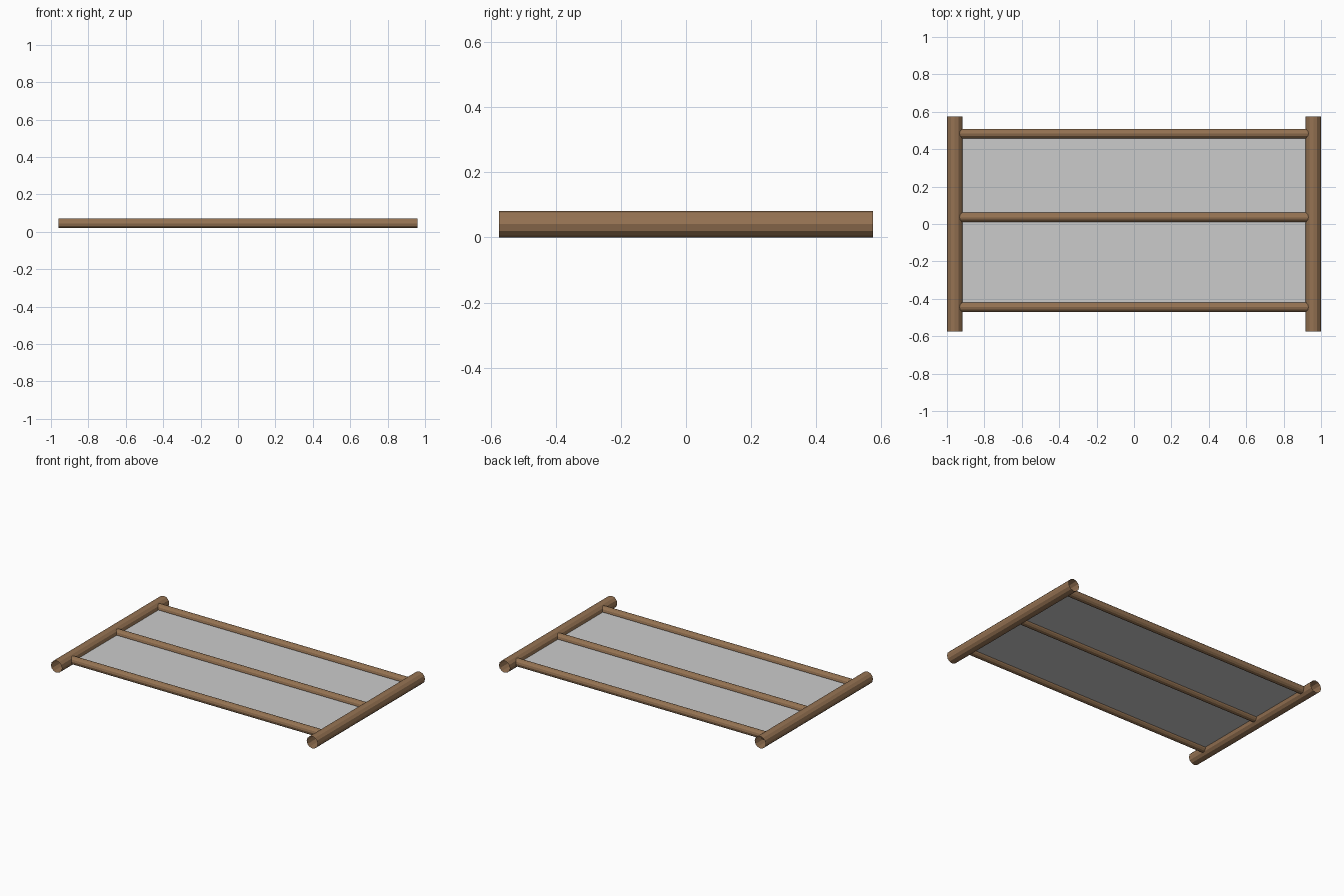
import bpy, bmesh
from math import cos, sin, pi

if "Cube" in bpy.data.objects:
    bpy.data.objects.remove(bpy.data.objects["Cube"])

wood = bpy.data.materials.new("brown_wood")
wood.diffuse_color = (0.30, 0.17, 0.085, 1)
wood.use_nodes = True
wood.node_tree.nodes["Principled BSDF"].inputs["Base Color"].default_value = wood.diffuse_color


def make_object(name, bm, mat=None):
    mesh = bpy.data.meshes.new(name)
    bm.to_mesh(mesh)
    bm.free()
    ob = bpy.data.objects.new(name, mesh)
    bpy.context.collection.objects.link(ob)
    if mat:
        mesh.materials.append(mat)
    return ob


def pole(name, axis, centre, length, r_side, r_up, sides):
    """Open-ended faceted tube along x or y."""
    bm = bmesh.new()
    rings = []
    for end in (-length / 2, length / 2):
        ring = []
        for i in range(sides):
            a = 2 * pi * i / sides
            s, u = r_side * cos(a), r_up * sin(a)
            off = (end, s, u) if axis == "x" else (s, end, u)
            ring.append(bm.verts.new([c + o for c, o in zip(centre, off)]))
        rings.append(ring)
    for i in range(sides):
        j = (i + 1) % sides
        bm.faces.new((rings[0][i], rings[0][j], rings[1][j], rings[1][i]))
    bmesh.ops.recalc_face_normals(bm, faces=bm.faces)
    return make_object(name, bm, wood)


# Thick end poles
for side, label in ((-1, "left"), (1, "right")):
    pole(label + "_end_pole", "y", (side * 0.959, 0, 0.041), 1.15, 0.041, 0.041, 12)

# Thin long rails
for y, label in ((-0.445, "front"), (0.036, "middle"), (0.483, "back")):
    pole(label + "_rail", "x", (0, y, 0.045), 1.92, 0.026, 0.026, 12)

# Thin sheet stretched between the rails
bm = bmesh.new()
bm.faces.new([bm.verts.new(p) for p in (
    (-0.95, -0.445, 0.041), (0.95, -0.445, 0.041),
    (0.95, 0.483, 0.041), (-0.95, 0.483, 0.041))])
make_object("sheet_panel", bm)
